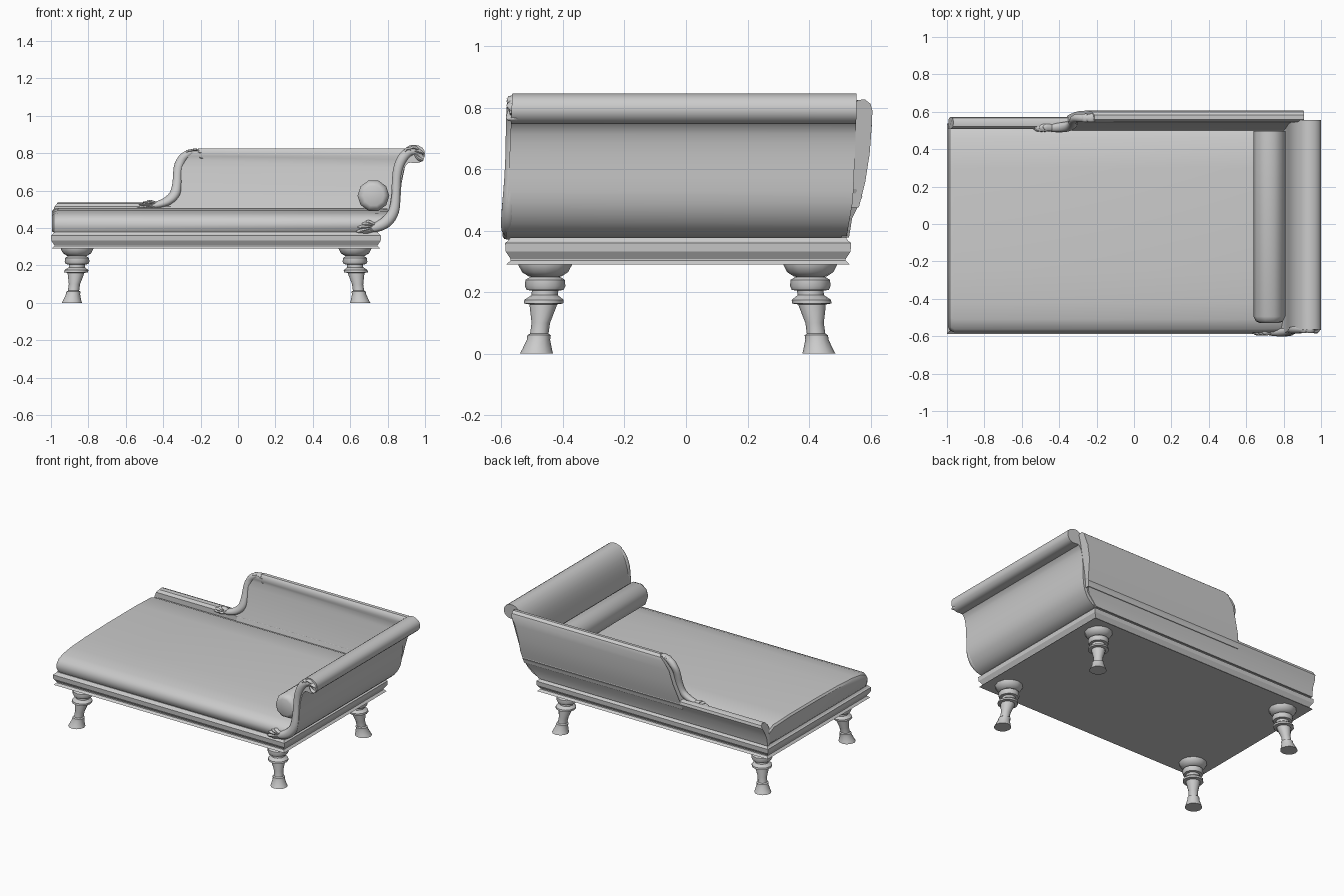
import bpy, bmesh, math
from mathutils import Vector

if "Cube" in bpy.data.objects:
    bpy.data.objects.remove(bpy.data.objects["Cube"])


def loft(name, rings, angle=35):
    """Skin a list of equal-length closed rings and cap both ends."""
    bm = bmesh.new()
    vs = [[bm.verts.new(p) for p in r] for r in rings]
    n = len(vs[0])
    for a, b in zip(vs, vs[1:]):
        for i in range(n):
            j = (i + 1) % n
            bm.faces.new((a[i], a[j], b[j], b[i]))
    bm.faces.new(vs[0])
    bm.faces.new(vs[-1])
    bmesh.ops.recalc_face_normals(bm, faces=bm.faces)
    me = bpy.data.meshes.new(name)
    bm.to_mesh(me)
    bm.free()
    ob = bpy.data.objects.new(name, me)
    bpy.context.collection.objects.link(ob)
    bpy.ops.object.select_all(action='DESELECT')
    ob.select_set(True)
    bpy.context.view_layer.objects.active = ob
    bpy.ops.object.shade_smooth_by_angle(angle=math.radians(angle))
    return ob


def interp(table, z):
    """Piecewise linear lookup."""
    for (z0, a), (z1, b) in zip(table, table[1:]):
        if z <= z1:
            return a + (b - a) * max(0, (z - z0) / (z1 - z0))
    return table[-1][1]


def spline(pts, steps=4):
    """Catmull-Rom smoothing of a list of tuples."""
    P = [Vector(p) for p in pts]
    P = [2 * P[0] - P[1]] + P + [2 * P[-1] - P[-2]]
    out = []
    for a, b, c, d in zip(P, P[1:], P[2:], P[3:]):
        for k in range(steps):
            t = k / steps
            out.append(0.5 * (2 * b + (c - a) * t + (2 * a - 5 * b + 4 * c - d) * t * t
                              + (3 * b - a - 3 * c + d) * t ** 3))
    return out + [P[-2]]


def sweep(name, pts, place, depth=1.0, sides=10):
    """Tapered tube along (x, z, radius) points, put in the world by place()."""
    path = spline(pts)
    rings = []
    for i, p in enumerate(path):
        t = (path[min(i + 1, len(path) - 1)] - path[max(i - 1, 0)]).to_2d().normalized()
        r = max(p.z, 0.002)
        ring = []
        for k in range(sides):
            a = 2 * math.pi * k / sides
            u, v = r * math.cos(a), r * math.sin(a) * depth
            ring.append(place(p.x - t.y * u, v, p.y + t.x * u))
        rings.append(ring)
    loft(name, rings, 60)


# Turned legs, splayed outwards towards the foot
LEG = [(.054, 0), (.048, .015), (.038, .045), (.038, .06), (.03, .065), (.03, .10), (.044, .155),
       (.044, .16), (.064, .163), (.064, .175), (.043, .19), (.043, .205), (.060, .207), (.066, .22),
       (.064, .24), (.048, .25), (.055, .252), (.075, .265), (.087, .288), (.087, .295)]
for sx, end in ((-1, "left"), (1, "right")):
    for sy, side in ((-1, "front"), (1, "back")):
        rings = []
        for r, z in LEG:
            s = .028 * max(0, 1 - z / .2)
            cx, cy = -.1175 + sx * (.743 + s), -.027 + sy * (.431 + s)
            rings.append([(cx + r * math.cos(math.pi * k / 6), cy + r * math.sin(math.pi * k / 6), z)
                          for k in range(12)])
        loft(f"{side}_{end}_leg", rings)

# Moulded base frame
FRAME = [(.004, .29), (.018, .303), (.018, .308), (.002, .332), (0, .36), (.008, .365), (.018, .378)]
loft("base_frame", [[(-1 + o, -.588 + o, z), (.765 - o, -.588 + o, z),
                     (.765 - o, .537 - o, z), (-1 + o, .537 - o, z)] for o, z in FRAME], 20)

# Padded seat: cross-section lofted lengthwise
SEAT = [(-.565, .376), (-.58, .40), (-.58, .435), (-.562, .462), (-.51, .481), (-.42, .494),
        (-.25, .503), (0, .508), (.3, .508), (.46, .502), (.51, .48), (.51, .376)]
seat_rings = []
for x, inset, drop, low in ((-.995, .03, .018, .39), (-.985, .012, .006, .376), (-.96, 0, 0, .376),
                            (.70, 0, 0, .376), (.80, .004, .004, .44)):
    seat_rings.append([(x, y + (inset if y < -.4 else 0), max(low, z - (drop if z > .42 else 0)))
                       for y, z in SEAT])
loft("seat", seat_rings)

# Scrolled arm at the right end
ARM = [(.70, .376), (.77, .385), (.825, .425), (.86, .49), (.87, .57), (.875, .65), (.888, .715),
       (.91, .748), (.94, .747), (.97, .75), (.993, .77), (1, .798), (.987, .828), (.95, .845),
       (.91, .838), (.87, .80), (.843, .74), (.828, .66), (.818, .57), (.80, .48), (.76, .43), (.70, .40)]
ARM_PATH = [tuple(p) for p in spline(ARM, 2)]
loft("scroll_arm", [[(x, -.585 + .02 * (z - .38) / .46, z) for x, z in ARM_PATH],
                    [(x, interp([(.38, .522), (.5, .543), (.8, .555)], z), z) for x, z in ARM_PATH]])

# Low back rail and raised back panel, trimmed to the arm curve
RIGHT = [(.38, .75), (.43, .81), (.475, .84), (.56, .855), (.65, .86), (.74, .88), (.78, .905), (.83, .91)]
RAIL = [(.505, .378), (.53, .378), (.54, .44), (.562, .485), (.573, .51), (.568, .528), (.548, .536),
        (.522, .532), (.508, .515), (.508, .49)]
loft("low_back_rail", [[(interp([(.37, -.995), (.5, -.99), (.535, -.965)], z), y, z) for y, z in RAIL],
                       [(interp(RIGHT, z), y, z) for y, z in RAIL]])
LEFT = [(.475, -.37), (.55, -.355), (.62, -.325), (.72, -.305), (.78, -.27), (.825, -.21)]
BACK = [(.535, .475), (.562, .476), (.583, .56), (.597, .65), (.604, .74), (.606, .79), (.6, .812),
        (.582, .826), (.56, .825), (.547, .81), (.544, .785), (.55, .765), (.543, .72), (.528, .6), (.50, .48)]
loft("back_panel", [[(interp(LEFT, z), y, z) for y, z in BACK],
                    [(interp(RIGHT, z), y, z) for y, z in BACK]])

# Bolster cushion
loft("bolster", [[(.724 + r * math.cos(math.pi * k / 5), y, .573 + r * math.sin(math.pi * k / 5))
                  for k in range(10)]
                 for y, r in ((-.528, .055), (-.52, .072), (-.495, .085), (.497, .085))], 40)


# Carved S-scrolls with leaf ends
def on_arm(x, y, z):
    return (x, -.578 + y + .018 * (z - .38) / .46, z)


def on_back(x, y, z):
    z2 = .511 + (z - .385) * .69
    return (x - 1.17, .512 + y + .055 * min(1, max(0, (z2 - .52) / .24)), z2)


STEM = [(.69, .395, .012), (.74, .405, .026), (.795, .435, .031), (.832, .49, .029), (.844, .57, .025),
        (.847, .65, .024), (.857, .72, .026), (.885, .78, .027), (.925, .812, .024), (.965, .805, .02),
        (.982, .778, .012)]
for place, where in ((on_arm, "arm"), (on_back, "back")):
    sweep(f"{where}_scroll_stem", STEM, place, .85)
    # leaf fan at the foot
    for i in range(5):
        a = math.radians(150 + i * 16)
        c, s, length = math.cos(a), math.sin(a), (.075, .09, .11, .125, .11)[i]
        foot = [(.75 + c * length * t, max(.381, .408 + s * length * t * .8), r)
                for t, r in ((0, .006), (.4, .011), (.8, .011), (1, .003))]
        sweep(f"{where}_foot_leaf_{i + 1}", foot, place, 1.6, 8)
    # leaf fronds wrapping the head
    for i, (x, z, dx, dz) in enumerate(((.875, .775, .055, .055), (.90, .80, .065, .035),
                                        (.925, .81, .065, .0), (.94, .805, .048, -.04))):
        frond = [(x, z, .006), (x + dx * .5, z + dz * .8, .011), (x + dx * .9, z + dz * .85 - .008, .01),
                 (x + dx, z + dz * .6 - .022, .003)]
        sweep(f"{where}_head_frond_{i + 1}", frond, place, 2.0, 8)
